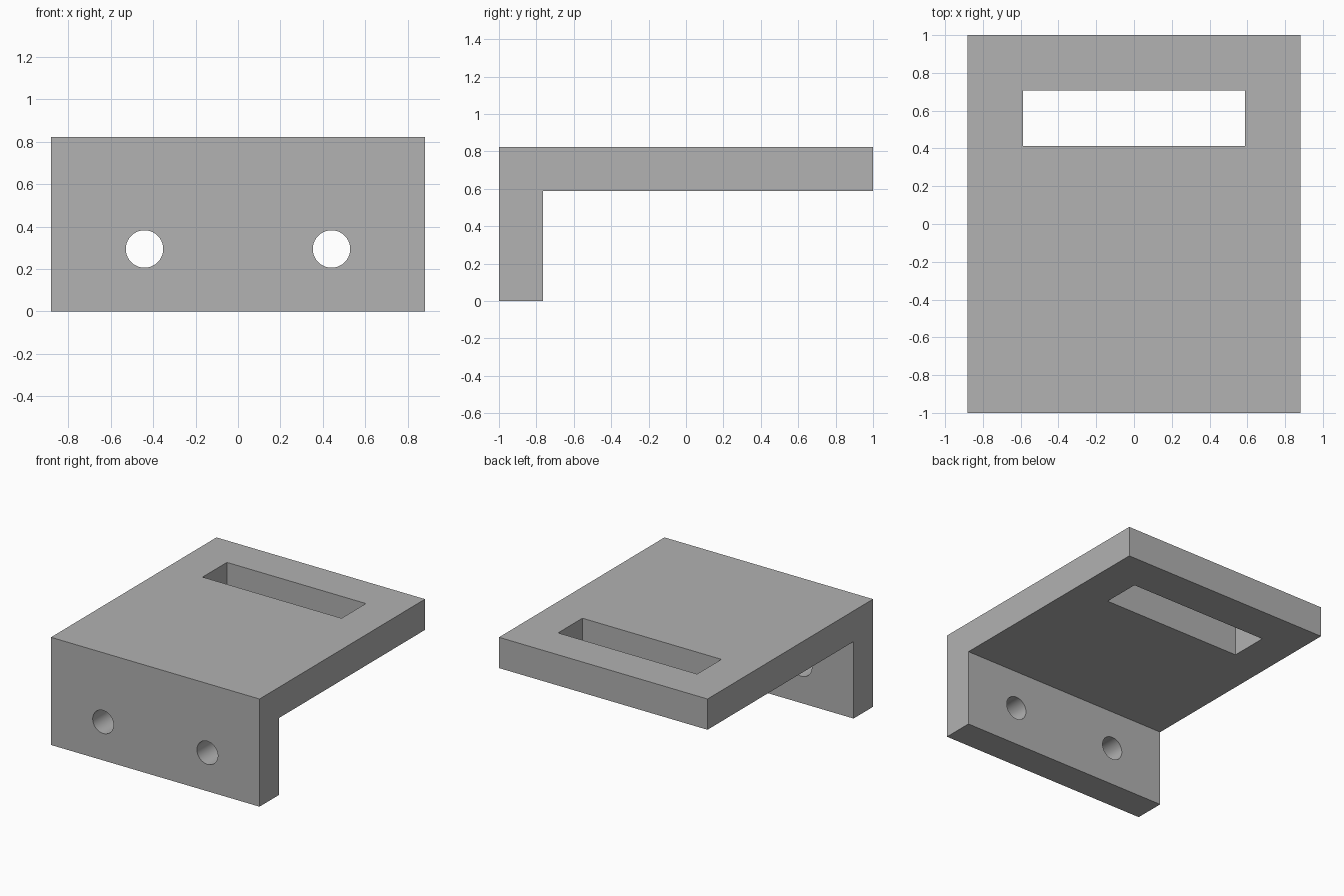
import bpy, bmesh, math

cube = bpy.data.objects.get("Cube")
if cube:
    bpy.data.objects.remove(cube, do_unlink=True)

U = 2 / 34                      # one design unit
WIDTH, DEPTH, HEIGHT, THICK = 30 * U, 34 * U, 14 * U, 4 * U

grey = bpy.data.materials.new("plain grey")
grey.use_nodes = True
colour = (0.445, 0.445, 0.445, 1)
grey.diffuse_color = colour
grey.node_tree.nodes["Principled BSDF"].inputs["Base Color"].default_value = colour


def make_object(name, bm):
    bmesh.ops.recalc_face_normals(bm, faces=bm.faces)
    mesh = bpy.data.meshes.new(name)
    bm.to_mesh(mesh)
    bm.free()
    mesh.materials.append(grey)
    obj = bpy.data.objects.new(name, mesh)
    bpy.context.collection.objects.link(obj)
    return obj


# L-shaped bracket: side profile extruded across the width
front, back, under = -DEPTH / 2, DEPTH / 2, HEIGHT - THICK
profile = [(front, 0), (front + THICK, 0), (front + THICK, under),
           (back, under), (back, HEIGHT), (front, HEIGHT)]
bm = bmesh.new()
face = bm.faces.new([bm.verts.new((-WIDTH / 2, y, z)) for y, z in profile])
extruded = bmesh.ops.extrude_face_region(bm, geom=[face])["geom"]
bmesh.ops.translate(bm, vec=(WIDTH, 0, 0),
                    verts=[v for v in extruded if isinstance(v, bmesh.types.BMVert)])
bracket = make_object("bracket", bm)

# Slot cutter through the top plate
bm = bmesh.new()
bmesh.ops.create_cube(bm, size=1)
slot = make_object("slot_cutter", bm)
slot.scale = (20 * U, 5 * U, 3 * THICK)
slot.location = (0, back - 7.5 * U, HEIGHT - THICK / 2)
cutters = [slot]

# Round bolt hole cutters through the front flange
for side, x in (("left", 7.5 * U), ("right", -7.5 * U)):
    bm = bmesh.new()
    bmesh.ops.create_cone(bm, cap_ends=True, segments=64, radius1=1.5 * U,
                          radius2=1.5 * U, depth=2 * THICK)
    hole = make_object(side + "_hole_cutter", bm)
    hole.rotation_euler.x = math.pi / 2
    hole.location = (x, front + THICK / 2, 5 * U)
    cutters.append(hole)

# Cut the openings, then discard the cutters
bpy.context.view_layer.objects.active = bracket
for cutter in cutters:
    cutter.hide_render = True
    mod = bracket.modifiers.new(cutter.name, 'BOOLEAN')
    mod.operation, mod.solver, mod.object = 'DIFFERENCE', 'EXACT', cutter
    bpy.ops.object.modifier_apply(modifier=mod.name)
    bpy.data.objects.remove(cutter, do_unlink=True)

# Smooth hole walls, crisp edges elsewhere
bpy.ops.object.select_all(action='DESELECT')
bracket.select_set(True)
bpy.ops.object.shade_smooth_by_angle(angle=math.radians(30))
